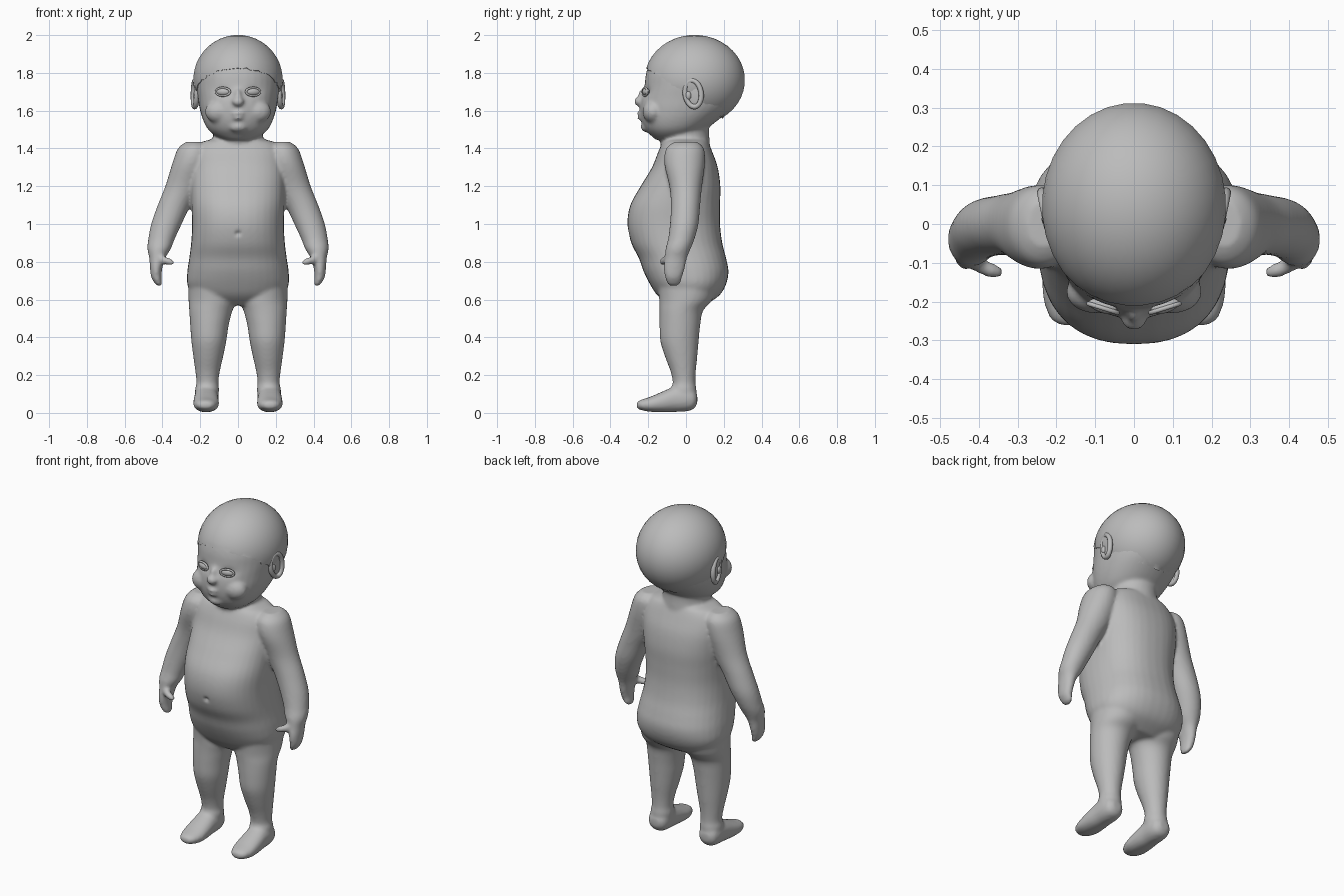
import bpy, bmesh, math, random
from mathutils import Vector, Matrix

random.seed(4)
grey = bpy.data.materials.new("plain grey")
grey.diffuse_color = (0.5, 0.5, 0.5, 1)


def make_object(name, bm, angle=60):
    bmesh.ops.recalc_face_normals(bm, faces=bm.faces)
    mesh = bpy.data.meshes.new(name)
    bm.to_mesh(mesh)
    bm.free()
    mesh.materials.append(grey)
    obj = bpy.data.objects.new(name, mesh)
    bpy.context.collection.objects.link(obj)
    bpy.ops.object.select_all(action='DESELECT')
    obj.select_set(True)
    bpy.context.view_layer.objects.active = obj
    bpy.ops.object.shade_smooth_by_angle(angle=math.radians(angle))
    return obj


def spline(rows, steps=4):
    """Smooth curve through the section rows."""
    out = []
    for i in range(len(rows) - 1):
        p = [rows[max(0, min(len(rows) - 1, i + k))] for k in (-1, 0, 1, 2)]
        for s in range(steps):
            t = s / steps
            out.append([b + 0.5 * t * (c - a + t * (2*a - 5*b + 4*c - d + t * (3*(b - c) + d - a)))
                        for a, b, c, d in zip(*p)])
    return out + [list(rows[-1])]


def loft(bm, rows, axis='z', power=2.0, side=1, sides=36):
    """Rows are (position, min u, max u, min v, max v) along the axis."""
    rings = []
    for w, u0, u1, v0, v1 in spline(rows):
        ring = []
        for k in range(sides):
            a = 2 * math.pi * k / sides
            c, s = math.cos(a), math.sin(a)
            u = (u0 + u1) / 2 + (u1 - u0) / 2 * math.copysign(abs(c) ** (2 / power), c)
            v = (v0 + v1) / 2 + (v1 - v0) / 2 * math.copysign(abs(s) ** (2 / power), s)
            x, y, z = {'z': (u, v, w), 'y': (u, w, v), 'x': (w, u, v)}[axis]
            ring.append(bm.verts.new((x * side, y, z)))
        rings.append(ring)
    for a, b in zip(rings, rings[1:]):
        for k in range(sides):
            n = (k + 1) % sides
            bm.faces.new((a[k], a[n], b[n], b[k]))
    bm.faces.new(rings[0][::-1])
    bm.faces.new(rings[-1])


def ball(bm, centre, size, turn=None):
    m = Matrix.Translation(centre) @ (turn or Matrix()) @ Matrix.Diagonal((*size, 1))
    return bmesh.ops.create_uvsphere(bm, u_segments=32, v_segments=20, radius=1, matrix=m)


def ring_tube(bm, centre, ru, rv, thick, turn):
    """Oval ring lying in the local XZ plane."""
    m = Matrix.Translation(centre) @ turn
    n, k = 32, 10
    g = []
    for i in range(n):
        a = 2 * math.pi * i / n
        g.append([bm.verts.new(m @ Vector((math.cos(a) * (ru + thick * math.cos(b)), thick * math.sin(b),
                                           math.sin(a) * (rv + thick * math.cos(b)))))
                  for b in (2 * math.pi * j / k for j in range(k))])
    for i in range(n):
        for j in range(k):
            bm.faces.new((g[i][j], g[i - 1][j], g[i - 1][j - 1], g[i][j - 1]))


def sym(rows):
    return [(z, -w, w, f, b) for z, w, f, b in rows]


body = bmesh.new()
# torso with round belly and seat
loft(body, sym([(0.57, 0.15, -0.09, 0.10), (0.62, 0.235, -0.15, 0.175), (0.68, 0.268, -0.19, 0.212),
                (0.75, 0.268, -0.225, 0.225), (0.82, 0.258, -0.25, 0.212), (0.90, 0.248, -0.29, 0.192),
                (1.00, 0.243, -0.31, 0.18), (1.10, 0.247, -0.295, 0.18), (1.20, 0.25, -0.24, 0.182),
                (1.30, 0.25, -0.18, 0.168), (1.38, 0.24, -0.148, 0.14), (1.43, 0.20, -0.125, 0.12),
                (1.45, 0.13, -0.11, 0.11)]), power=2.35)
# neck
loft(body, sym([(1.36, 0.17, -0.13, 0.13), (1.44, 0.137, -0.135, 0.125), (1.50, 0.13, -0.14, 0.122),
                (1.60, 0.14, -0.14, 0.13)]))
# head below the hairline
loft(body, sym([(1.445, 0.06, -0.16, -0.05), (1.465, 0.115, -0.182, 0.03), (1.50, 0.158, -0.215, 0.10),
                (1.55, 0.185, -0.237, 0.17), (1.61, 0.203, -0.244, 0.24), (1.67, 0.213, -0.236, 0.28),
                (1.73, 0.223, -0.22, 0.295), (1.79, 0.223, -0.213, 0.295), (1.85, 0.21, -0.192, 0.28),
                (1.92, 0.16, -0.13, 0.21), (1.96, 0.09, -0.05, 0.13)]), power=2.15)
# nose, lips, chin
ball(body, (0, -0.244, 1.648), (0.032, 0.031, 0.026))
ball(body, (0, -0.232, 1.675), (0.018, 0.022, 0.04))
ball(body, (0, -0.238, 1.586), (0.034, 0.022, 0.011))
ball(body, (0, -0.236, 1.561), (0.028, 0.022, 0.011))
ball(body, (0, -0.205, 1.515), (0.05, 0.035, 0.03))
for s in (-1, 1):
    # cheek
    ball(body, (s * 0.10, -0.175, 1.595), (0.075, 0.055, 0.062))
    # arm and hand
    loft(body, [(1.435, 0.19, 0.275, -0.06, 0.06), (1.40, 0.15, 0.318, -0.105, 0.095),
                (1.32, 0.15, 0.348, -0.115, 0.10), (1.20, 0.19, 0.385, -0.088, 0.085),
                (1.10, 0.25, 0.425, -0.08, 0.075), (1.00, 0.298, 0.46, -0.085, 0.066),
                (0.92, 0.335, 0.475, -0.095, 0.045), (0.87, 0.355, 0.48, -0.108, 0.025),
                (0.82, 0.385, 0.47, -0.112, 0.005), (0.77, 0.40, 0.466, -0.118, -0.005),
                (0.72, 0.405, 0.46, -0.112, -0.02), (0.685, 0.402, 0.44, -0.10, -0.03),
                (0.673, 0.408, 0.425, -0.085, -0.045)], side=s)
    # thumb
    loft(body, [(0.338, -0.135, -0.113, 0.787, 0.803), (0.355, -0.141, -0.103, 0.782, 0.815),
                (0.385, -0.135, -0.09, 0.785, 0.828), (0.43, -0.11, -0.04, 0.785, 0.85)], axis='x', side=s)
    # leg
    loft(body, [(0.70, 0.03, 0.262, -0.15, 0.17), (0.60, 0.006, 0.262, -0.142, 0.14),
                (0.54, 0.03, 0.258, -0.14, 0.09), (0.46, 0.05, 0.253, -0.14, 0.075),
                (0.38, 0.062, 0.247, -0.136, 0.067), (0.30, 0.078, 0.237, -0.112, 0.06),
                (0.22, 0.096, 0.226, -0.082, 0.052), (0.16, 0.104, 0.22, -0.07, 0.05),
                (0.12, 0.10, 0.228, -0.08, 0.056), (0.05, 0.11, 0.22, -0.06, 0.05)], side=s)
    # foot
    loft(body, [(-0.262, 0.15, 0.185, 0.028, 0.052), (-0.245, 0.125, 0.215, 0.017, 0.067),
                (-0.19, 0.103, 0.235, 0.006, 0.085), (-0.12, 0.101, 0.236, 0.003, 0.115),
                (-0.06, 0.104, 0.232, 0.005, 0.14), (0.0, 0.104, 0.23, 0.008, 0.145),
                (0.04, 0.115, 0.22, 0.02, 0.125), (0.06, 0.14, 0.195, 0.05, 0.095)],
         axis='y', power=2.2, side=s)
# fuse the overlapping parts into one skin
raw = make_object("body", body)
remesh = raw.modifiers.new("fuse", 'REMESH')
remesh.mode, remesh.voxel_size = 'VOXEL', 0.0095
soften = raw.modifiers.new("soften", 'SMOOTH')
soften.factor, soften.iterations = 0.5, 7
skin = bmesh.new()
skin.from_mesh(raw.evaluated_get(bpy.context.evaluated_depsgraph_get()).to_mesh())
bpy.data.objects.remove(raw)
# navel and eye sockets pressed into the skin
for v in skin.verts:
    if v.co.y < -0.1:
        v.co.y += 0.014 * math.exp(-(v.co.x ** 2 + (v.co.z - 0.95) ** 2) / 0.00016)
        v.co.y += 0.012 * math.exp(-((abs(v.co.x) - 0.08) ** 2 / 0.0016 + (v.co.z - 1.70) ** 2 / 0.0006))
make_object("body", skin, 80)

# skull cap with a ragged, sloping hairline
cap = bmesh.new()
ball(cap, (0, 0.046, 1.762), (0.236, 0.265, 0.238))
bmesh.ops.subdivide_edges(cap, edges=cap.edges, cuts=1, use_grid_fill=True, smooth=1.0)
bmesh.ops.bisect_plane(cap, geom=cap.verts[:] + cap.edges[:] + cap.faces[:], plane_co=(0, 0, 1.69),
                       plane_no=(0, 0.65, 1), clear_inner=True)
rim = [e for e in cap.edges if e.is_boundary]
for v in {v for e in rim for v in e.verts}:
    v.co.z += random.uniform(-0.008, 0.006)
lip = bmesh.ops.extrude_edge_only(cap, edges=rim)["geom"]
for v in lip:
    if isinstance(v, bmesh.types.BMVert):
        v.co = Vector((0, 0.046, 1.762)) + (v.co - Vector((0, 0.046, 1.762))) * 0.93
make_object("skull_cap", cap, 50)

for s, side in ((-1, "left"), (1, "right")):
    # eyeball and lids
    turn = Matrix.Rotation(s * 0.3, 4, 'Z')
    eye = bmesh.new()
    ball(eye, (s * 0.08, -0.212, 1.70), (0.038, 0.017, 0.02), turn)
    make_object(side + "_eye", eye)
    lid = bmesh.new()
    ring_tube(lid, (s * 0.08, -0.217, 1.70), 0.039, 0.021, 0.006, turn)
    make_object(side + "_eyelids", lid)
    # ear: dished shell with a rolled rim
    ear = bmesh.new()
    turn = Matrix.Rotation(s * -0.2, 4, 'Z') @ Matrix.Rotation(0.15, 4, 'X') @ Matrix.Rotation(math.pi / 2, 4, 'Z')
    ring_tube(ear, (s * 0.228, 0.038, 1.69), 0.043, 0.07, 0.014, turn)
    ball(ear, (s * 0.217, 0.038, 1.69), (0.046, 0.014, 0.074), turn)
    ball(ear, (s * 0.226, 0.012, 1.68), (0.012, 0.016, 0.022))
    make_object(side + "_ear", ear)
